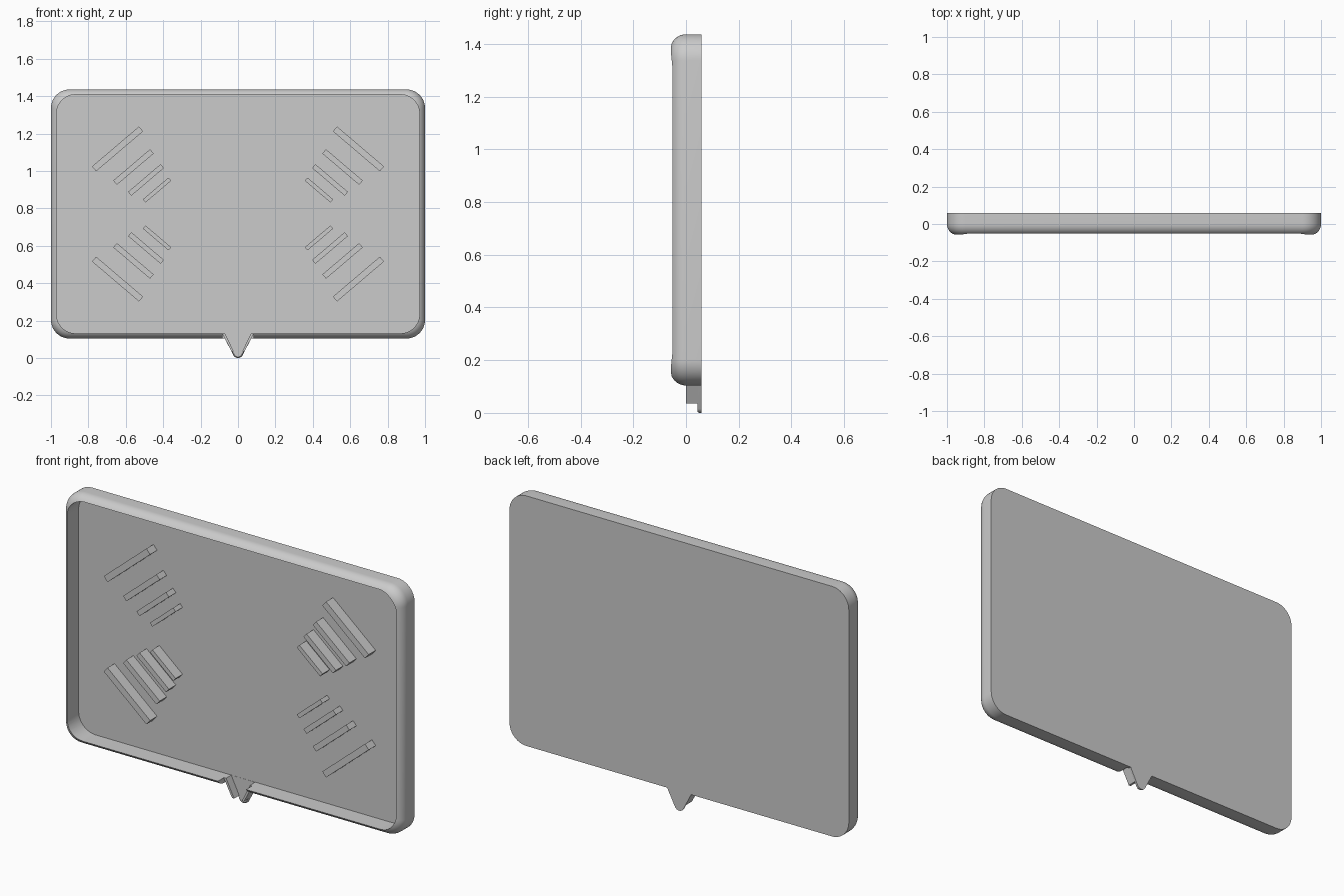
import bpy
import bmesh
from math import sin, cos, radians, pi

if "Cube" in bpy.data.objects:
    bpy.data.objects.remove(bpy.data.objects["Cube"], do_unlink=True)

grey = bpy.data.materials.new("plain grey")
grey.use_nodes = True
color = (0.6, 0.6, 0.6, 1)
grey.diffuse_color = color
grey.node_tree.nodes["Principled BSDF"].inputs["Base Color"].default_value = color

BACK, FLOOR, MID_Z = 0.058, 0.044, 0.77


def loft(name, rings):
    """Solid through (x, z) outlines placed at given y depths."""
    bm = bmesh.new()
    loops = [[bm.verts.new((x, y, z)) for x, z in pts] for pts, y in rings]
    for a, b in zip(loops, loops[1:]):
        n = len(a)
        for i in range(n):
            j = (i + 1) % n
            bm.faces.new((a[i], a[j], b[j], b[i]))
    bm.faces.new(loops[0])
    bm.faces.new(loops[-1])
    bmesh.ops.recalc_face_normals(bm, faces=bm.faces)
    mesh = bpy.data.meshes.new(name)
    bm.to_mesh(mesh)
    bm.free()
    mesh.materials.append(grey)
    ob = bpy.data.objects.new(name, mesh)
    bpy.context.collection.objects.link(ob)
    return ob


def prism(name, pts, y0, y1):
    return loft(name, [(pts, y0), (pts, y1)])


def arc(cx, cz, r, start, end, steps=12):
    angles = [radians(start + (end - start) * i / steps) for i in range(steps + 1)]
    return [(cx + r * cos(a), cz + r * sin(a)) for a in angles]


def rounded_rect(hw, hh, r):
    pts = []
    for k, (sx, sz) in enumerate([(1, 1), (-1, 1), (-1, -1), (1, -1)]):
        pts += arc(sx * (hw - r), MID_Z + sz * (hh - r), r, 90 * k, 90 * k + 90)
    return pts


def activate(ob):
    bpy.ops.object.select_all(action="DESELECT")
    ob.select_set(True)
    bpy.context.view_layer.objects.active = ob


def cut(ob, cutter):
    mod = ob.modifiers.new("cut", "BOOLEAN")
    mod.operation = "DIFFERENCE"
    mod.solver = "EXACT"
    mod.object = cutter
    activate(ob)
    bpy.ops.object.modifier_apply(modifier=mod.name)
    bpy.data.objects.remove(cutter, do_unlink=True)


# Tray: block with a rounded front edge, hollowed out, with a gap in the lower rim
fillet = 0.06
rings = [(rounded_rect(1, 0.666, 0.1), BACK)]
for i in range(11):
    a = i / 10 * pi / 2
    inset = fillet * (1 - cos(a))
    rings.append((rounded_rect(1 - inset, 0.666 - inset, 0.1 - inset),
                  -fillet * sin(a)))
tray = loft("tray", rings)
cut(tray, prism("pocket_cutter", rounded_rect(0.97, 0.638, 0.1), -0.2, FLOOR))
gap = [(-0.083, 0.05), (0.083, 0.05), (0.083, 0.2), (-0.083, 0.2)]
cut(tray, prism("gap_cutter", gap, -0.2, FLOOR))

# Spout: pointed plate with a rounded tip and two low side walls
def spout_outline(r):
    return [(-0.085, 0.132)] + arc(0, 0.028, r, 207, 333) + [(0.085, 0.132)]

spout = loft("spout_plate", [(spout_outline(0.028), BACK),
                             (spout_outline(0.028), 0.051),
                             (spout_outline(0.026), 0.046),
                             (spout_outline(0.022), FLOOR - 0.001)])
for side, s in (("left", 1), ("right", -1)):
    wall = [(0.085, 0.132), (0.035, 0.036), (0.023, 0.036), (0.07, 0.132)]
    prism("spout_wall_" + side, [(s * x, z) for x, z in wall], 0, BACK - 0.001)

# Raised bars: four shrinking slanted bars mirrored into each quadrant
bars = [(0.644, 0.348, 0.33, 0.034), (0.559, 0.251, 0.258, 0.03),
        (0.492, 0.182, 0.228, 0.027), (0.433, 0.128, 0.18, 0.022)]
c, s = cos(radians(-40.4)), sin(radians(-40.4))
for n, (cx, cz, length, width) in enumerate(bars, 1):
    corners = [(u * length / 2, v * width / 2)
               for u, v in ((-1, -1), (1, -1), (1, 1), (-1, 1))]
    pts = [(cx + u * c - v * s, cz + u * s + v * c) for u, v in corners]
    for lr, sx in (("left", 1), ("right", -1)):
        for ud, sz in (("upper", 1), ("lower", -1)):
            prism(f"{ud}_{lr}_bar_{n}",
                  [(sx * x, MID_Z + sz * z) for x, z in pts], -0.015, FLOOR + 0.004)

for ob in (tray, spout):
    activate(ob)
    bpy.ops.object.shade_smooth_by_angle(angle=radians(30))
